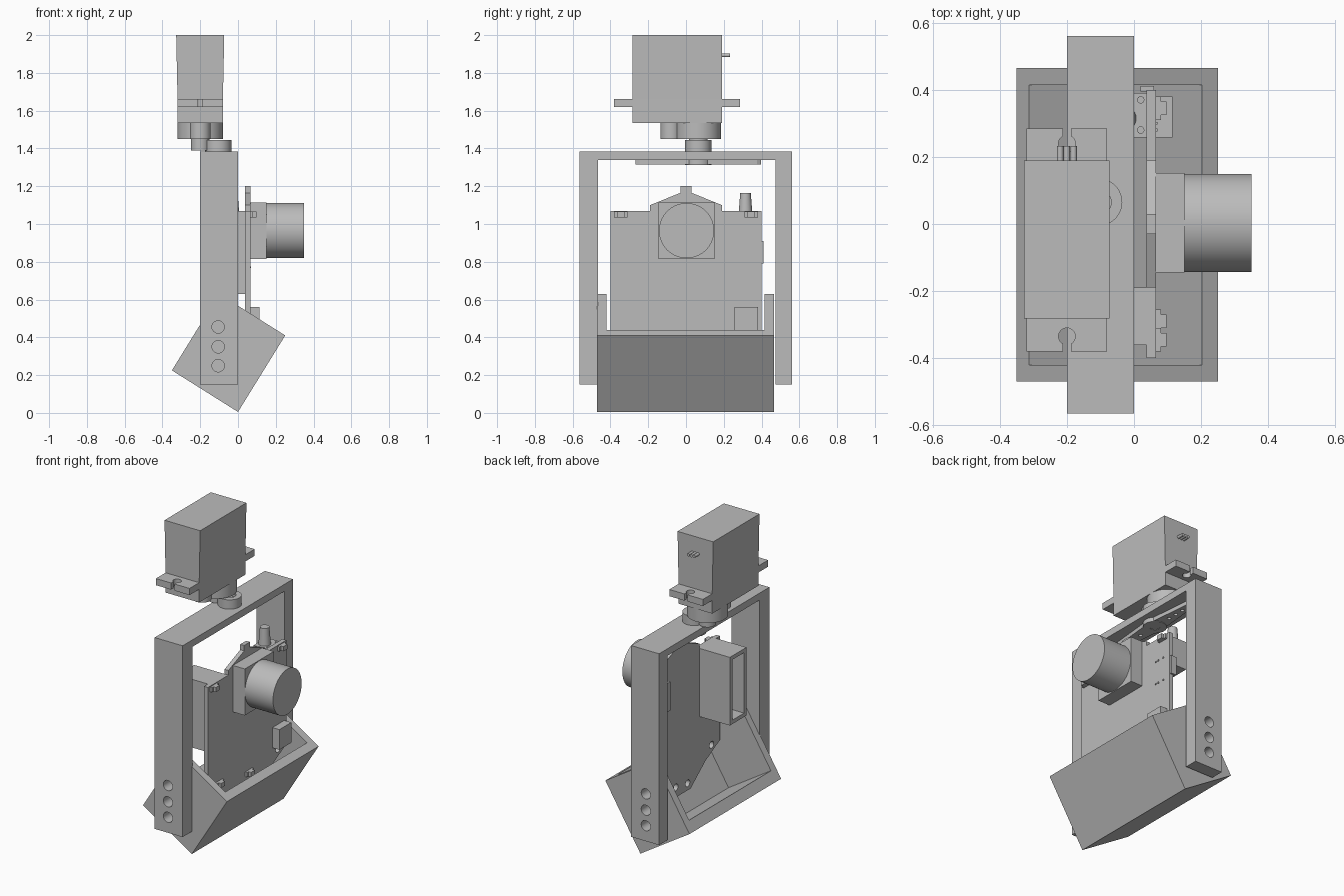
import bpy, bmesh, math
from mathutils import Vector

if "Cube" in bpy.data.objects:
    bpy.data.objects.remove(bpy.data.objects["Cube"], do_unlink=True)

grey = bpy.data.materials.new("plain_grey")
grey.use_nodes = True
COLOUR = (0.5, 0.5, 0.5, 1)
grey.diffuse_color = COLOUR
grey.node_tree.nodes["Principled BSDF"].inputs["Base Color"].default_value = COLOUR


def place(u, v, w, axis):
    """Profile point (u, v) at depth w along the given axis."""
    return Vector({"x": (w, u, v), "y": (u, w, v), "z": (u, v, w)}[axis])


def prism(name, pts, axis, lo, hi, end_scale=1.0):
    """Extrude a profile; end_scale tapers the far end."""
    bm = bmesh.new()
    n = len(pts)
    cu, cv = (sum(p[i] for p in pts) / n for i in (0, 1))
    a = [bm.verts.new(place(u, v, lo, axis)) for u, v in pts]
    b = [bm.verts.new(place(cu + (u - cu) * end_scale, cv + (v - cv) * end_scale, hi, axis))
         for u, v in pts]
    bm.faces.new(a)
    bm.faces.new(b[::-1])
    for i in range(n):
        j = (i + 1) % n
        bm.faces.new((a[i], b[i], b[j], a[j]))
    bmesh.ops.recalc_face_normals(bm, faces=bm.faces)
    me = bpy.data.meshes.new(name)
    bm.to_mesh(me)
    bm.free()
    me.materials.append(grey)
    ob = bpy.data.objects.new(name, me)
    bpy.context.collection.objects.link(ob)
    return ob


def box(name, x, y, z):
    pts = [(x[0], y[0]), (x[1], y[0]), (x[1], y[1]), (x[0], y[1])]
    return prism(name, pts, "z", *z)


def cyl(name, centre, r, axis, lo, hi, end_scale=1.0, n=48):
    pts = [(centre[0] + r * math.cos(math.tau * i / n),
            centre[1] + r * math.sin(math.tau * i / n)) for i in range(n)]
    ob = prism(name, pts, axis, lo, hi, end_scale)
    for p in ob.data.polygons:
        p.use_smooth = len(p.vertices) == 4
    for e in ob.data.edges:
        d = ob.data.vertices[e.vertices[0]].co - ob.data.vertices[e.vertices[1]].co
        e.use_edge_sharp = abs(d["xyz".index(axis)]) < 1e-5
    return ob


def cut(ob, cutters):
    for c in cutters:
        m = ob.modifiers.new("cut", "BOOLEAN")
        m.operation, m.solver, m.object = "DIFFERENCE", "EXACT", c
        c.hide_render = True
        c.hide_set(True)
        c.display_type = "WIRE"


# U-shaped hanging frame with three holes in each arm
frame = prism("frame", [(-.565, .15), (-.465, .15), (-.465, 1.34), (.475, 1.34), (.475, .15),
                        (.56, .15), (.56, 1.385), (-.565, 1.385)], "x", -.2, 0)
cut(frame, [cyl("arm_hole_cutter", (-.105, z), .033, "y", -.7, .7, n=24)
            for z in (.25, .35, .455)])

# Tilted tray: floor, front wall and two end walls, open at the top and back
O = Vector((0, .005))
U = Vector((.25, .405))
V = Vector((-.35, .22))


def tilted(name, u, v, lo, hi):
    pts = [O + U * u[i] + V * v[j] for i, j in ((0, 0), (1, 0), (1, 1), (0, 1))]
    return prism(name, pts, "y", lo, hi)


tilted("tray_floor", (0, .15), (0, 1), -.42, .415)
tilted("tray_front_wall", (.15, 1), (0, .135), -.42, .415)
tilted("tray_end_right", (0, 1), (0, 1), -.47, -.42)
tilted("tray_end_left", (0, 1), (0, 1), .415, .465)

# Camera board with peaked top and narrowed bottom
half = [(.1, .2), (.25, .32), (.4, .4), (.4, 1.07), (.19, 1.07), (.19, 1.1),
        (.03, 1.165), (.03, 1.2)]
board = prism("camera_board", half + [(-y, z) for y, z in reversed(half)], "x", .037, .065)
cut(board, [cyl("board_hole_cutter", c, .022, "x", 0, .1, n=20)
            for c in ((-.314, .4), (.314, .4), (-.07, .245), (.05, .265))])

# Lens block and barrel
box("lens_block", (.06, .15), (-.145, .152), (.815, 1.115))
cyl("lens_barrel", (.003, .965), .146, "x", .15, .35, n=64)

# Clips on the board's face
for i, (y, z) in enumerate([(-.345, 1.035), (.345, 1.035), (-.29, .395), (.015, .35)]):
    box(f"clip_base_{i}", (.06, .08), (y - .035, y + .035), (z, z + .03))
    box(f"clip_tip_{i}", (.08, .097), (y - .02, y + .02), (z, z + .03))

# Small parts on the board
box("connector_block", (.06, .115), (.258, .38), (.43, .56))
box("side_button", (.02, .06), (.395, .411), (.79, .91))
for y in (.28, .3, .345):
    for z in (.77, .92):
        box("solder_pin", (.06, .07), (y - .004, y + .004), (z - .004, z + .004))

# Hollow socket behind the board, open at the back
socket = box("rear_socket", (-.18, .037), (-.36, -.19), (.63, 1.07))
cut(socket, [box("socket_cutter", (-.3, .02), (-.335, -.215), (.655, 1.045))])

# Terminal block with a tapered knob
box("terminal_block", (-.07, .037), (.258, .39), (.87, 1.055))
cyl("knob", (-.03, .315), .037, "z", 1.05, 1.165, .75, 24)
for y in (.28, .37):
    cyl("terminal_screw", (.02, y), .011, "z", 1.05, 1.06, n=16)

# Two-armed horn under the frame's top bar
cx, cy = -.105, .065
arm = [(.055, 0), (.025, .31), (.012, .333)]
right = [(cx + w, cy + d) for w, d in arm]
left = [(cx - w, cy + d) for w, d in reversed(arm)]
lower = [(cx - w, cy - d) for w, d in arm[1:]] + [(cx + w, cy - d) for w, d in reversed(arm[1:])]
horn = prism("servo_horn", right + left + lower, "z", 1.315, 1.34)
cut(horn, [cyl("horn_hole_cutter", (cx, cy + s * d), .012, "z", 1.25, 1.338, n=12)
           for s in (-1, 1) for d in (.13, .19, .25, .3)])
hub = cyl("horn_hub", (cx, cy), .07, "z", 1.312, 1.34)
cut(hub, [cyl("hub_hole_cutter", (cx, cy), .03, "z", 1.25, 1.33, n=24)])

# Boss on the bar and the servo's shaft
boss = cyl("bar_boss", (cx, cy), .07, "z", 1.38, 1.445)
cut(boss, [cyl("boss_hole_cutter", (cx, cy), .037, "z", 1.42, 1.5, n=32)])
cyl("servo_shaft", (-.2, cy), .05, "z", 1.39, 1.46)

# Servo gear housings, case and slotted mounting flange
cyl("large_gear_housing", (-.2, cy), .12, "z", 1.45, 1.535, n=64)
cyl("small_gear_housing", (-.2, -.08), .055, "z", 1.45, 1.535)
box("servo_lower_case", (-.32, -.08), (-.282, .19), (1.535, 1.66))
case = [(-.32, -.282), (-.08, -.282), (-.08, .19), (-.32, .19)]
prism("servo_upper_case", [(-.2 + (x + .2) * 1.0, y) for x, y in case], "z", 1.66, 2.0)
taper = bpy.data.objects["servo_upper_case"].data
for v in taper.vertices:
    if v.co.z > 1.9:
        v.co.x = -.2 + (v.co.x + .2) * 1.06
flange = box("servo_flange", (-.32, -.08), (-.38, .285), (1.62, 1.663))
for y, end in ((-.335, -.45), (.24, .35)):
    cut(flange, [cyl("flange_hole_cutter", (-.2, y), .025, "z", 1.5, 1.8, n=24),
                 box("flange_slot_cutter", (-.212, -.188), sorted((y, end)), (1.5, 1.8))])

# Three cable wires
for x in (-.22, -.2, -.18):
    cyl("cable_wire", (x, 1.893), .0098, "y", .18, .233, n=16)
